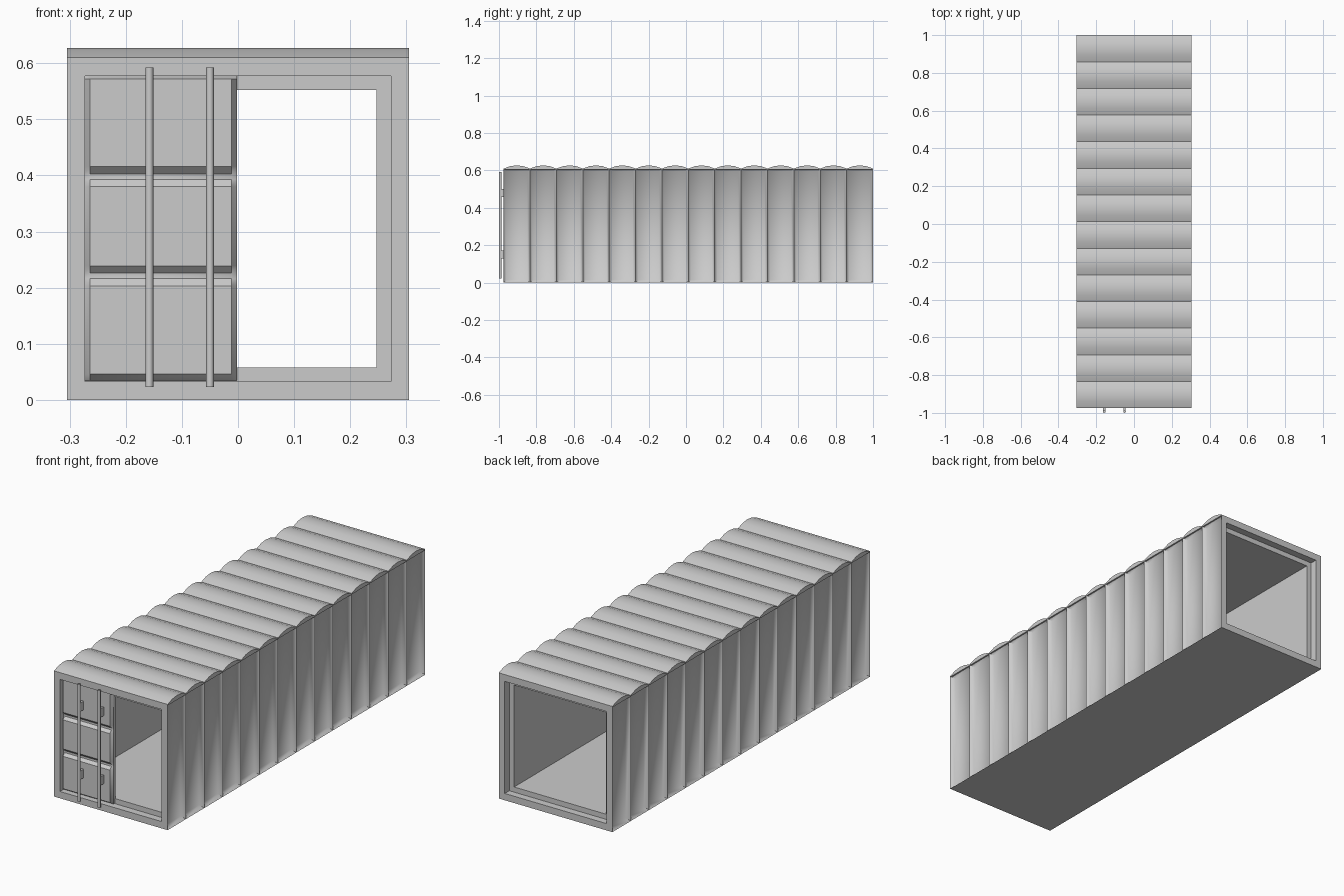
import bpy, bmesh, math

if "Cube" in bpy.data.objects:
    bpy.data.objects.remove(bpy.data.objects["Cube"])

FRONT, BACK, HALF, TOP = -0.975, 1.0, 0.305, 0.61
BAYS = 14
PITCH = (BACK - FRONT) / BAYS


def make(name, bm, smooth=None):
    me = bpy.data.meshes.new(name)
    bm.to_mesh(me)
    bm.free()
    ob = bpy.data.objects.new(name, me)
    bpy.context.collection.objects.link(ob)
    if smooth is not None:
        bpy.ops.object.select_all(action='DESELECT')
        ob.select_set(True)
        bpy.context.view_layer.objects.active = ob
        bpy.ops.object.shade_smooth_by_angle(angle=math.radians(smooth))
    return ob


def box(name, x0, x1, y0, y1, z0, z1):
    bm = bmesh.new()
    bmesh.ops.create_cube(bm, size=1)
    for v in bm.verts:
        v.co = ((x0 + x1) / 2 + v.co.x * (x1 - x0),
                (y0 + y1) / 2 + v.co.y * (y1 - y0),
                (z0 + z1) / 2 + v.co.z * (z1 - z0))
    return make(name, bm)


# Frame: stepped openings at both ends joined by the inner lining
bm = bmesh.new()
outer, mid, inner = (HALF, 0, TOP), (0.273, 0.033, 0.577), (0.247, 0.058, 0.552)
step = 0.035
path = [(outer, FRONT), (mid, FRONT), (mid, FRONT + step), (inner, FRONT + step),
        (inner, BACK - step), (mid, BACK - step), (mid, BACK), (outer, BACK)]
rings = [[bm.verts.new(c) for c in ((-w, y, a), (w, y, a), (w, y, b), (-w, y, b))]
         for (w, a, b), y in path]
for k in range(len(rings)):
    a, b = rings[k], rings[(k + 1) % len(rings)]
    sides = range(4) if k < len(rings) - 1 else (0, 2)   # sides left to the walls
    for i in sides:
        j = (i + 1) % 4
        bm.faces.new((a[i], a[j], b[j], b[i]))
make("frame_and_lining", bm)

# Side walls: one recessed panel per bay
bm = bmesh.new()
for i in range(BAYS):
    y0, y1 = FRONT + i * PITCH, FRONT + (i + 1) * PITCH
    bm.faces.new([bm.verts.new((HALF, y, z))
                  for y, z in ((y0, 0), (y1, 0), (y1, TOP), (y0, TOP))])
panels = bm.faces[:]
bmesh.ops.inset_individual(bm, faces=panels, thickness=0.017)
bmesh.ops.inset_individual(bm, faces=panels, thickness=0.02, depth=-0.02)
bmesh.ops.remove_doubles(bm, verts=bm.verts, dist=1e-4)
walls = make("side_walls", bm, 60)
m = walls.modifiers.new("mirror", 'MIRROR')
m.use_mirror_merge = False

# Roof: a row of shallow arches
bm = bmesh.new()
profile = [(FRONT, 0.605)]
for i in range(BAYS):
    for k, h in enumerate((0, 0.75, 1, 0.75)):
        profile.append((FRONT + (i + k / 4) * PITCH, TOP + 0.017 * h))
profile += [(BACK, TOP), (BACK, 0.605)]
face = bm.faces.new([bm.verts.new((-HALF, y, z)) for y, z in profile])
ext = bmesh.ops.extrude_face_region(bm, geom=[face])
for v in ext["geom"]:
    if isinstance(v, bmesh.types.BMVert):
        v.co.x = HALF
if not any(face.is_valid and f == face for f in bm.faces):
    bm.faces.new([v for v in bm.verts if v.co.x < 0][:len(profile)])
bmesh.ops.recalc_face_normals(bm, faces=bm.faces)
make("roof", bm, 24)

# Door: raised bevelled panel crossed by two horizontal grooves
base, face_y, groove_y = -0.95, -0.966, -0.953
rows = [(0.035, base), (0.046, face_y)]
for z in (0.203, 0.38):
    rows += [(z, face_y), (z + 0.013, groove_y), (z + 0.023, groove_y), (z + 0.036, face_y)]
rows += [(0.572, face_y), (0.577, base)]
bm = bmesh.new()
grid = [[bm.verts.new((x, yy, z)) for x, yy in
         ((-0.273, base), (-0.264, y), (-0.012, y), (-0.002, base))] for z, y in rows]
for lo, hi in zip(grid, grid[1:]):
    for i in range(3):
        bm.faces.new((lo[i], lo[i + 1], hi[i + 1], hi[i]))
make("door_panel", bm, 40)
box("door_core", -0.273, -0.002, base, -0.935, 0.035, 0.577)

# Locking bars with their brackets
for n, x in enumerate((-0.158, -0.05)):
    bm = bmesh.new()
    bmesh.ops.create_cone(bm, cap_ends=True, segments=12, radius1=0.007,
                          radius2=0.007, depth=0.569)
    bmesh.ops.translate(bm, verts=bm.verts, vec=(x, -0.993, 0.3075))
    make(f"locking_bar_{n}", bm, 40)
    for k, z in enumerate((0.15, 0.48)):
        box(f"bar_bracket_{n}_{k}", x - 0.006, x + 0.006, -0.99, -0.96, z - 0.021, z + 0.021)
